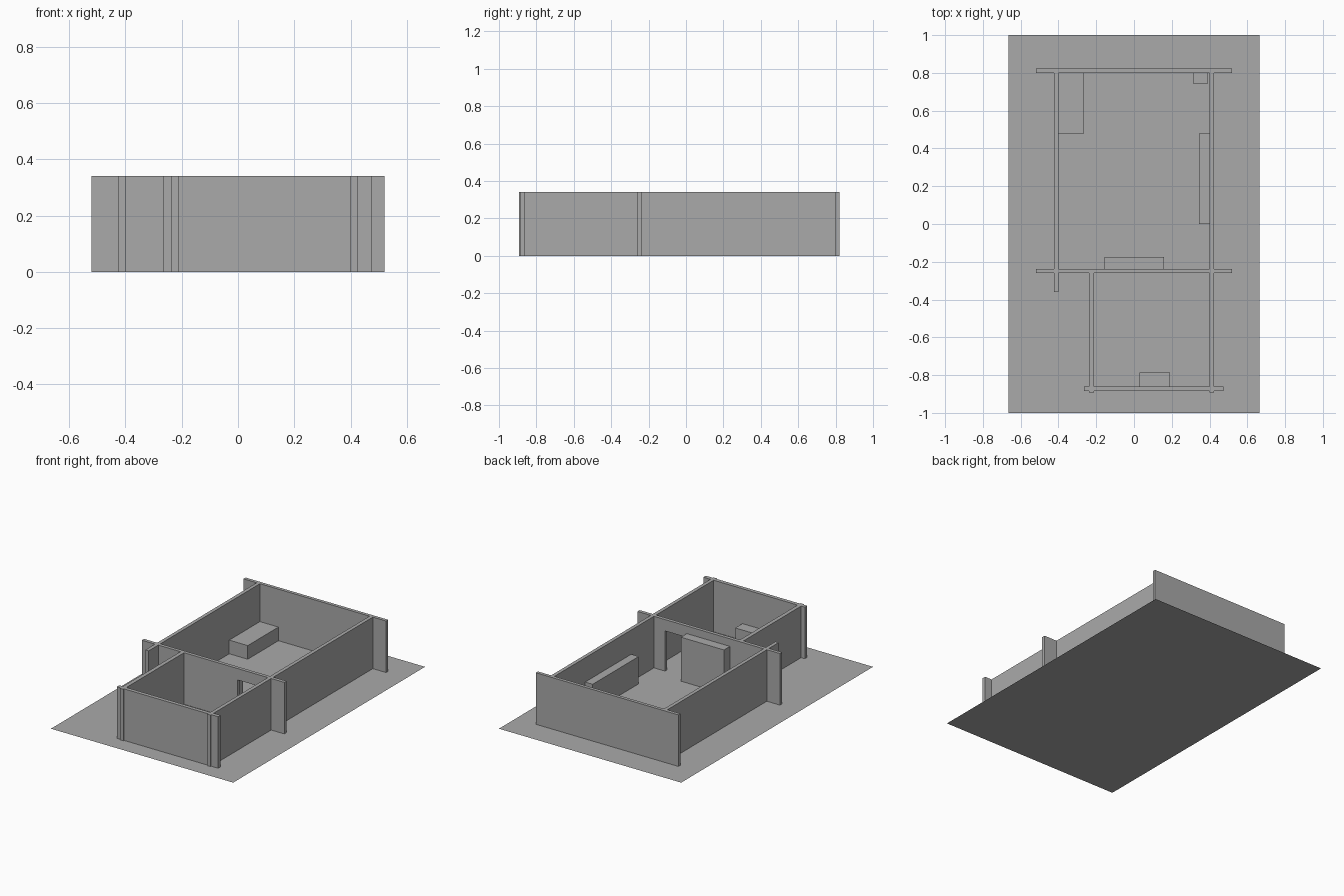
import bpy
import bmesh

cube = bpy.data.objects.get("Cube")
if cube:
    bpy.data.objects.remove(cube, do_unlink=True)

# One grey for the whole model
grey = bpy.data.materials.new("plain grey")
grey.use_nodes = True
COLOUR = (0.4, 0.4, 0.4, 1)
grey.diffuse_color = COLOUR
grey.node_tree.nodes["Principled BSDF"].inputs["Base Color"].default_value = COLOUR

WALL = 0.34


def finish(name, bm):
    bmesh.ops.recalc_face_normals(bm, faces=bm.faces)
    mesh = bpy.data.meshes.new(name)
    bm.to_mesh(mesh)
    bm.free()
    mesh.materials.append(grey)
    obj = bpy.data.objects.new(name, mesh)
    bpy.context.collection.objects.link(obj)
    return obj


def prism(name, outline, push):
    """Extrude a flat outline along the push vector."""
    bm = bmesh.new()
    face = bm.faces.new([bm.verts.new(p) for p in outline])
    new = bmesh.ops.extrude_face_region(bm, geom=[face])["geom"]
    moved = [v for v in new if isinstance(v, bmesh.types.BMVert)]
    bmesh.ops.translate(bm, verts=moved, vec=push)
    return finish(name, bm)


def block(name, x0, x1, y0, y1, height=WALL):
    base = [(x0, y0, 0), (x1, y0, 0), (x1, y1, 0), (x0, y1, 0)]
    return prism(name, base, (0, 0, height))


# Flat ground sheet
bm = bmesh.new()
bm.faces.new([bm.verts.new((x, y, 0)) for x, y in
              ((-0.665, -1), (0.665, -1), (0.665, 1), (-0.665, 1))])
finish("ground_sheet", bm)

# Solid walls, overlapping where they cross
block("back_wall", -0.52, 0.52, 0.80, 0.822)
block("front_wall", -0.265, 0.475, -0.885, -0.86)
block("left_wall", 0.40, 0.424, -0.892, 0.80)
block("right_wall", -0.424, -0.40, -0.36, 0.80)
block("front_room_right_wall", -0.238, -0.212, -0.892, -0.25)

# Dividing wall with a doorway notch
DOOR_X0, DOOR_X1, DOOR_Z, END = 0.18, 0.32, 0.265, 0.52
notched = [(-END, 0), (DOOR_X0, 0), (DOOR_X0, DOOR_Z), (DOOR_X1, DOOR_Z),
           (DOOR_X1, 0), (END, 0), (END, WALL), (-END, WALL)]
prism("dividing_wall", [(x, -0.26, z) for x, z in notched], (0, 0.023, 0))

# Furniture blocks along the walls
block("tall_cabinet", -0.155, 0.16, -0.24, -0.175, 0.29)
block("sideboard", 0.345, 0.40, 0.0, 0.48, 0.18)
block("low_bed", -0.40, -0.265, 0.48, 0.80, 0.09)
block("corner_box", 0.315, 0.388, 0.74, 0.80, 0.12)
block("front_bench", 0.03, 0.19, -0.86, -0.785, 0.11)
